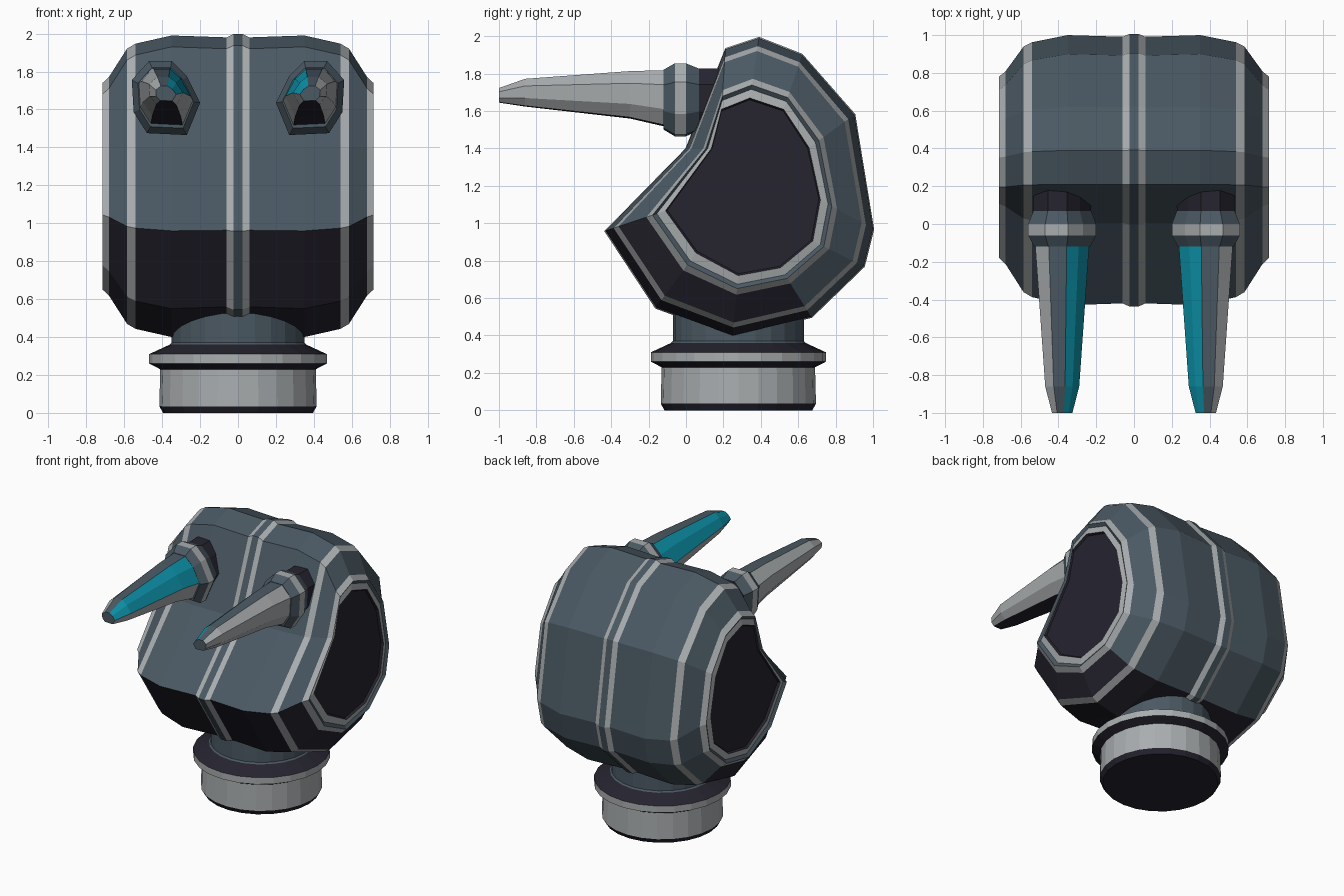
import bpy, bmesh, math
from mathutils import Vector

cube = bpy.data.objects.get("Cube")
if cube:
    bpy.data.objects.remove(cube)

SLATE, LIGHT, DARK, CYAN = range(4)


def material(name, rgb):
    m = bpy.data.materials.new(name)
    m.use_nodes = True
    m.diffuse_color = (*rgb, 1)
    bsdf = next(n for n in m.node_tree.nodes if n.type == 'BSDF_PRINCIPLED')
    bsdf.inputs["Base Color"].default_value = (*rgb, 1)
    return m


mats = [material("slate", (0.07, 0.1, 0.125)),
        material("light grey", (0.4, 0.42, 0.43)),
        material("dark purple", (0.019, 0.017, 0.028)),
        material("cyan", (0.004, 0.31, 0.43))]


def loft(name, rings, colour, start=None, end=None, mirror=False):
    """Join rings of points; colour(band, side) picks each face's material."""
    bm = bmesh.new()
    loops = [[bm.verts.new(p) for p in ring] for ring in rings]
    n = len(loops[0])
    for b, (lo, hi) in enumerate(zip(loops, loops[1:])):
        for s in range(n):
            k = (s + 1) % n
            bm.faces.new((lo[s], lo[k], hi[k], hi[s])).material_index = colour(b, s)
    for loop, cap in ((loops[0], start), (loops[-1], end)):
        if cap is not None:
            bm.faces.new(loop).material_index = cap
    bmesh.ops.recalc_face_normals(bm, faces=bm.faces)
    me = bpy.data.meshes.new(name)
    bm.to_mesh(me)
    bm.free()
    for m in mats:
        me.materials.append(m)
    ob = bpy.data.objects.new(name, me)
    bpy.context.collection.objects.link(ob)
    if mirror:
        ob.modifiers.new("mirror", 'MIRROR').use_clip = True
    return ob


# Head: side outline shrinks toward the side panel, in (y, z)
outer = [(.39, 1.99), (.21, 1.93), (0, 1.4), (-.43, .96), (-.16, .55), (.25, .4),
         (.67, .5), (.95, .77), (1, .97), (.9, 1.58), (.62, 1.9)]
inner = [(.34, 1.66), (.19, 1.6), (.14, 1.4), (-.1, 1.07), (.06, .85), (.28, .73),
         (.5, .77), (.67, .91), (.71, 1.13), (.65, 1.4), (.52, 1.6)]


def head_ring(x, t):
    return [(x, *Vector(a).lerp(Vector(b), t)) for a, b in zip(outer, inner)]


# (x, shrink, colour of the band that follows)
steps = [(0, -.02, SLATE), (.025, -.02, LIGHT), (.06, .03, None), (.35, 0, None),
         (.54, .13, LIGHT), (.585, .21, None), (.68, .66, LIGHT), (.715, .76, SLATE),
         (.70, .83, LIGHT), (.71, .97, DARK), (.695, 1, DARK)]


def head_colour(band, side):
    c = steps[band][2]
    if c is None:                       # shell panels: dark under the chin
        return DARK if 3 <= side <= 5 else SLATE
    return c


loft("head_shell", [head_ring(x, t) for x, t, _ in steps], head_colour,
     end=DARK, mirror=True)

# Neck and base: turned profile of (radius, z, colour of the band that follows)
turned = [(.395, 0, DARK), (.415, .035, LIGHT), (.41, .23, DARK), (.468, .26, LIGHT),
          (.468, .31, DARK), (.36, .36, SLATE), (.35, .37, SLATE), (.35, .7, SLATE)]
SIDES = 24
angles = [math.tau * i / SIDES for i in range(SIDES)]
loft("neck_and_base",
     [[(r * math.cos(a), .28 + r * math.sin(a), z) for a in angles] for r, z, _ in turned],
     lambda band, side: turned[band][2], start=DARK, end=SLATE)

# Horns and their collars: one eight-sided section, scaled along y
section = [(-.03, .19), (.09, .19), (.18, .09), (.17, -.08), (.1, -.19),
           (-.11, -.2), (-.18, -.03), (-.11, .11)]


def horn_ring(y, sx, sz, z):
    return [(.38 + u * sx, y, z + v * sz) for u, v in section]


collar = [(.3, .85, SLATE), (.07, .85, SLATE), (0, 1, LIGHT), (-.06, 1, SLATE),
          (-.12, .82, SLATE)]
collar[0] = (.3, .85, DARK)
loft("horn_collar", [horn_ring(y, s, s, 1.665) for y, s, _ in collar],
     lambda band, side: collar[band][2], start=DARK, end=SLATE, mirror=True)

horn_sides = [SLATE, LIGHT, LIGHT, LIGHT, DARK, LIGHT, CYAN, CYAN]
loft("horn",
     [horn_ring(-.1, .8, .78, 1.67), horn_ring(-.3, .72, .65, 1.69),
      horn_ring(-.86, .5, .38, 1.7), horn_ring(-1, .3, .2, 1.685)],
     lambda band, side: horn_sides[side], start=SLATE, end=SLATE, mirror=True)
